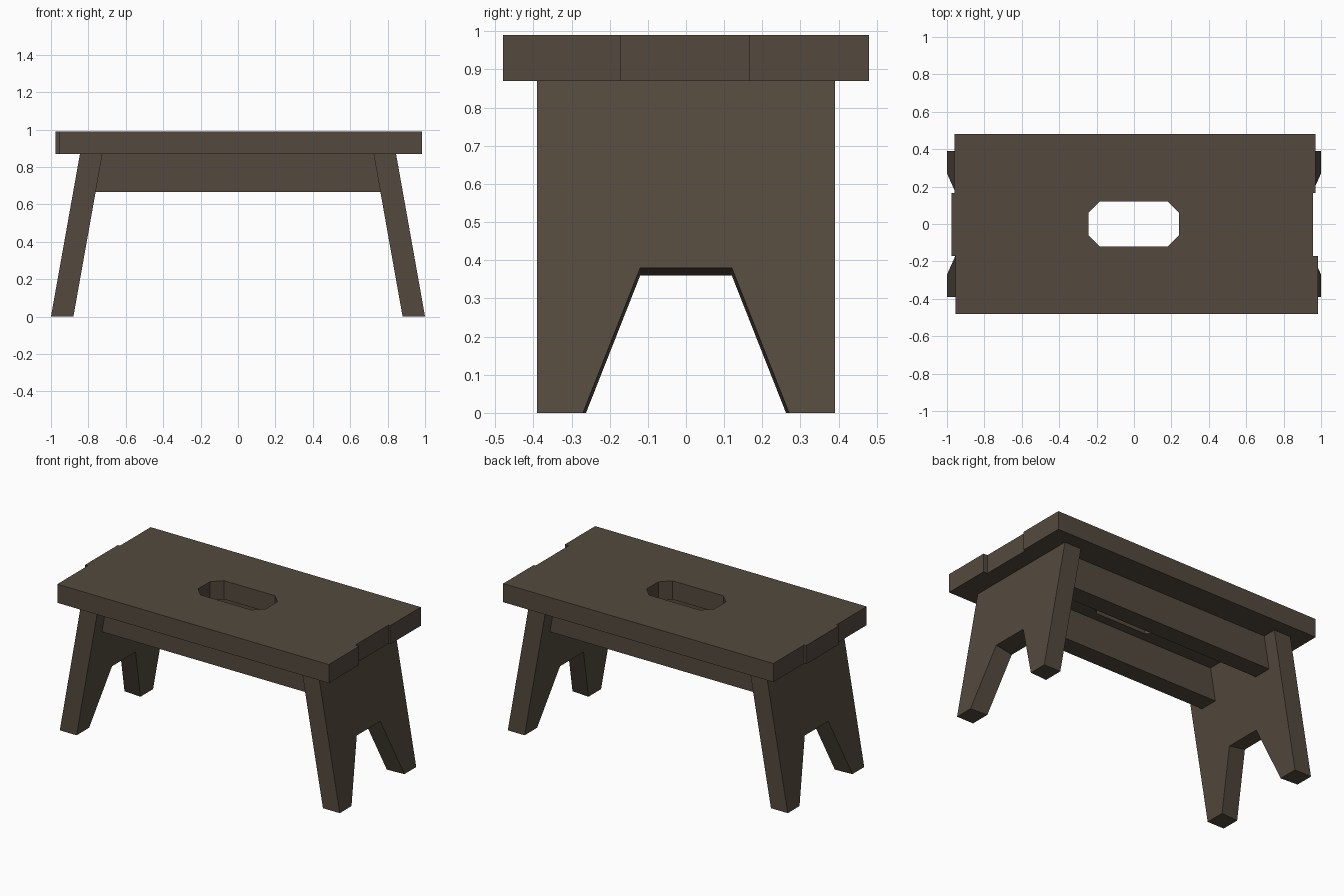
import bpy, bmesh

if "Cube" in bpy.data.objects:
    bpy.data.objects.remove(bpy.data.objects["Cube"])

wood = bpy.data.materials.new("dark brown wood")
wood.diffuse_color = (0.088, 0.068, 0.048, 1)
wood.use_nodes = True
wood.node_tree.nodes["Principled BSDF"].inputs["Base Color"].default_value = wood.diffuse_color


def loft(name, a, b):
    """Solid between two matching outlines."""
    bm = bmesh.new()
    va = [bm.verts.new(p) for p in a]
    vb = [bm.verts.new(p) for p in b]
    n = len(a)
    bm.faces.new(va)
    bm.faces.new(vb)
    for i in range(n):
        j = (i + 1) % n
        bm.faces.new((va[i], va[j], vb[j], vb[i]))
    bmesh.ops.recalc_face_normals(bm, faces=bm.faces)
    me = bpy.data.meshes.new(name)
    bm.to_mesh(me)
    bm.free()
    me.materials.append(wood)
    ob = bpy.data.objects.new(name, me)
    bpy.context.collection.objects.link(ob)
    return ob


def prism_z(name, outline, z0, z1):
    return loft(name, [(x, y, z0) for x, y in outline], [(x, y, z1) for x, y in outline])


# Seat planks with slightly uneven ends
TOP, UNDER = 0.99, 0.87
planks = {
    "front_seat_plank": (-0.955, 0.985, -0.48, -0.17),
    "middle_seat_plank": (-0.975, 0.957, -0.17, 0.167),
    "back_seat_plank": (-0.96, 0.97, 0.167, 0.48),
}
seat = {}
for name, (x0, x1, y0, y1) in planks.items():
    seat[name] = prism_z(name, [(x0, y0), (x1, y0), (x1, y1), (x0, y1)], UNDER, TOP)

# Chamfered hand hole cut through the middle plank
hole = [(-0.243, -0.06), (-0.183, -0.12), (0.18, -0.12), (0.24, -0.06),
        (0.24, 0.06), (0.18, 0.12), (-0.183, 0.12), (-0.243, 0.06)]
cutter = prism_z("hand_hole_cutter", hole, 0.8, 1.1)
cutter.hide_render = True
cutter.hide_viewport = True
mod = seat["middle_seat_plank"].modifiers.new("hand hole", "BOOLEAN")
mod.operation = "DIFFERENCE"
mod.solver = "EXACT"
mod.object = cutter

# Splayed end boards with a notch that leaves two feet
SPLAY = 0.155 / UNDER


def leg_outline(side, foot_x, foot_y, notch_z):
    half = [(0.39, UNDER), (0.39, 0), (foot_y, 0), (0.12, notch_z)]
    yz = half + [(-y, z) for y, z in reversed(half)]
    return [(side * (foot_x - SPLAY * z), y, z) for y, z in yz]


for side, label in ((-1, "left"), (1, "right")):
    loft(label + "_leg_board", leg_outline(side, 1.0, 0.27, 0.38),
         leg_outline(side, 0.88, 0.262, 0.36))

# Two rails between the leg boards, ends following the splay
RAIL = 0.665
xb, xt = 0.88 - SPLAY * RAIL, 0.88 - SPLAY * UNDER
rail = [(-xb, RAIL), (xb, RAIL), (xt, UNDER), (-xt, UNDER)]
for side, label in ((-1, "front"), (1, "back")):
    loft(label + "_rail", [(x, side * 0.18, z) for x, z in rail],
         [(x, side * 0.30, z) for x, z in rail])
